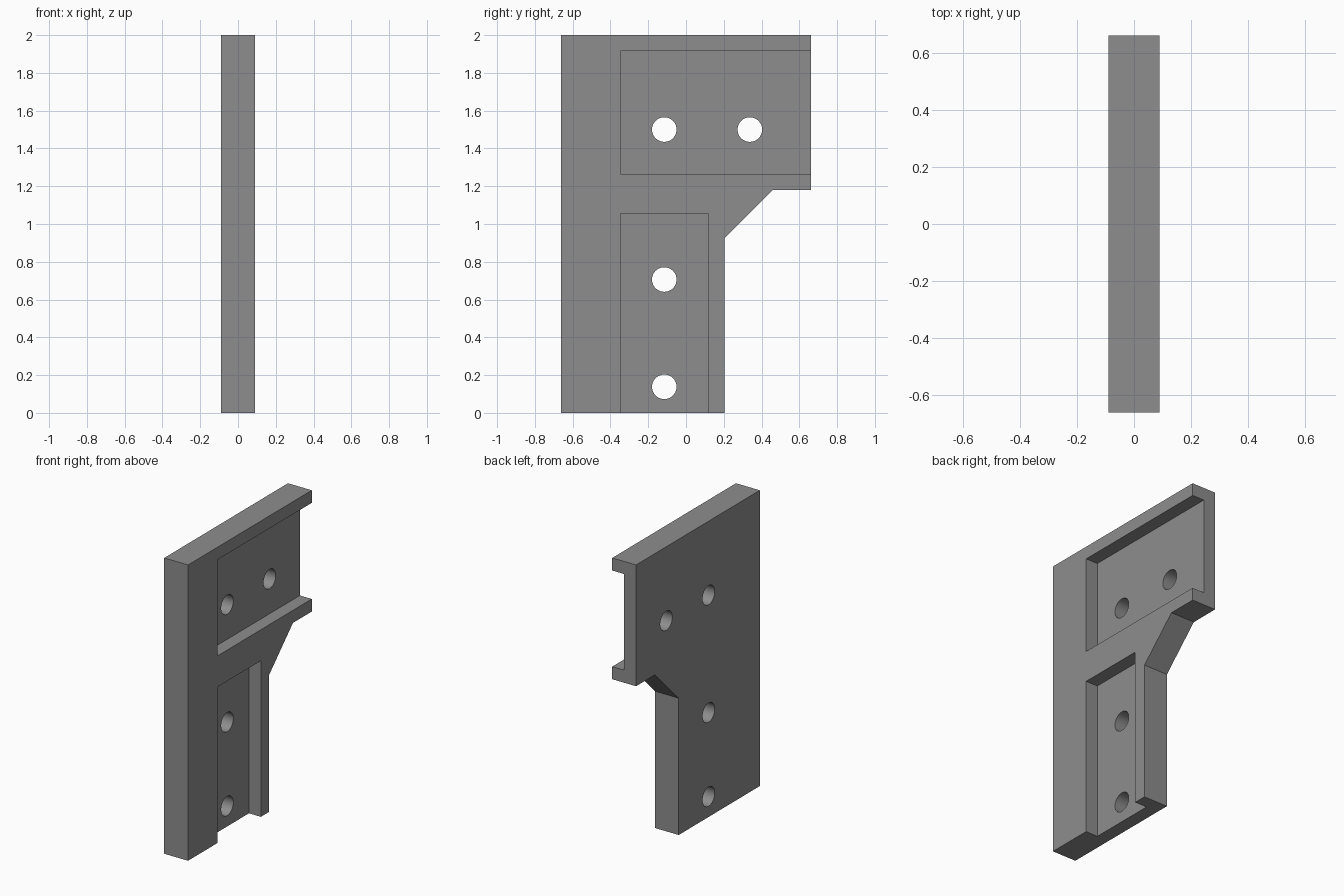
import bpy, bmesh, math

if "Cube" in bpy.data.objects:
    bpy.data.objects.remove(bpy.data.objects["Cube"])

HALF = 0.089  # half of the plate thickness

grey = bpy.data.materials.new("mid grey")
grey.diffuse_color = (0.27, 0.27, 0.27, 1)
grey.use_nodes = True
grey.node_tree.nodes["Principled BSDF"].inputs["Base Color"].default_value = grey.diffuse_color


def prism(name, outline, x0, x1):
    """Extrude a (y, z) outline along x."""
    bm = bmesh.new()
    face = bm.faces.new([bm.verts.new((x0, y, z)) for y, z in outline])
    ext = bmesh.ops.extrude_face_region(bm, geom=[face])
    verts = [g for g in ext["geom"] if isinstance(g, bmesh.types.BMVert)]
    bmesh.ops.translate(bm, verts=verts, vec=(x1 - x0, 0, 0))
    bmesh.ops.recalc_face_normals(bm, faces=bm.faces)
    mesh = bpy.data.meshes.new(name)
    bm.to_mesh(mesh)
    bm.free()
    mesh.materials.append(grey)
    obj = bpy.data.objects.new(name, mesh)
    bpy.context.collection.objects.link(obj)
    return obj


def rect(y0, y1, z0, z1):
    return [(y0, z0), (y1, z0), (y1, z1), (y0, z1)]


def circle(y, z, r=0.065, n=48):
    return [(y + r * math.cos(2 * math.pi * i / n),
             z + r * math.sin(2 * math.pi * i / n)) for i in range(n)]


# Flag-shaped plate with a sloped shoulder
plate = prism("bracket_plate", [(-0.661, 0), (0.205, 0), (0.205, 0.925), (0.46, 1.18),
                                (0.661, 1.18), (0.661, 2), (-0.661, 2)], -HALF, HALF)

# Half-depth pockets: upper one open at the back, lower one open at the bottom
cutters = [prism("upper_pocket_cutter", rect(-0.347, 0.8, 1.265, 1.915), 0, 0.2),
           prism("lower_pocket_cutter", rect(-0.347, 0.117, -0.2, 1.055), 0, 0.2)]

# Four screw holes right through the plate
for y, z in [(-0.115, 1.5), (0.338, 1.5), (-0.115, 0.706), (-0.115, 0.138)]:
    cutters.append(prism("screw_hole_cutter", circle(y, z), -0.2, 0.2))

bpy.context.view_layer.objects.active = plate
plate.select_set(True)
for cutter in cutters:
    mod = plate.modifiers.new("cut", "BOOLEAN")
    mod.operation = "DIFFERENCE"
    mod.solver = "EXACT"
    mod.object = cutter
    bpy.ops.object.modifier_apply(modifier=mod.name)
    bpy.data.objects.remove(cutter)

# Smooth hole walls, sharp edges elsewhere
for obj in bpy.context.selected_objects:
    obj.select_set(obj == plate)
bpy.ops.object.shade_smooth_by_angle(angle=math.radians(30))
